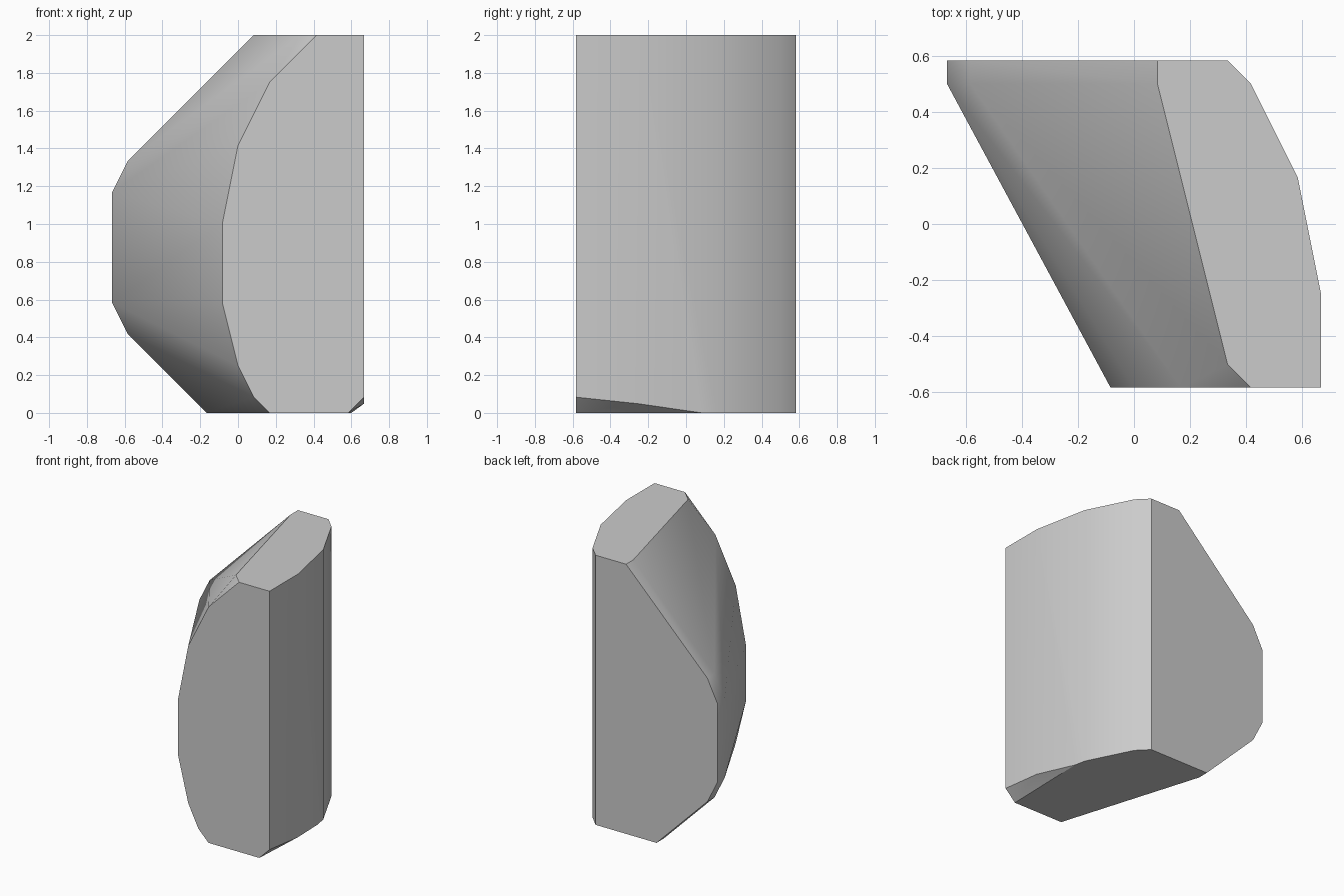
import bpy
import bmesh
import math

cube = bpy.data.objects.get("Cube")
if cube:
    bpy.data.objects.remove(cube, do_unlink=True)

# Plain grey stone
stone = bpy.data.materials.new("plain_grey")
stone.use_nodes = True
grey = (0.6, 0.6, 0.6, 1)
stone.diffuse_color = grey
stone.node_tree.nodes["Principled BSDF"].inputs["Base Color"].default_value = grey

# All corners lie on a grid of 24 steps to the height, 14 to the depth
STEP = 1 / 12
FRONT, BACK = -7, 7

front_profile = [(5, 24), (2, 21), (0, 17), (-1, 12), (-1, 7), (0, 3),
                 (1, 1), (2, 0), (7, 0), (8, 1), (8, 24)]
back_profile = [(1, 24), (-7, 16), (-8, 14), (-8, 7), (-7, 5), (-2, 0)]
right_curve = [(7, 2), (5, 6), (4, 7)]

corners = [(x, FRONT, z) for x, z in front_profile]
# Back outline, carried one step forward as a narrow straight band
for y in (BACK, BACK - 1):
    corners += [(x, y, z) for x, z in back_profile]
# Curved right side, full height
corners += [(x, y, 24) for x, y in right_curve]
corners += [(x, y, 0) for x, y in right_curve]
# Top corner and the tapering chamfer under the right side
corners += [(4, -6, 24), (8, -3, 24), (8, -6, 1), (8, -3, 0.58), (7.2, 1, 0)]

# Solid block closed around the corners
bm = bmesh.new()
for co in corners:
    bm.verts.new([c * STEP for c in co])
hull = bmesh.ops.convex_hull(bm, input=bm.verts)
loose = [v for v in bm.verts if not v.link_faces]
bmesh.ops.delete(bm, geom=loose, context='VERTS')
bmesh.ops.dissolve_limit(bm, angle_limit=math.radians(0.5),
                         verts=bm.verts, edges=bm.edges)
bmesh.ops.recalc_face_normals(bm, faces=bm.faces)

mesh = bpy.data.meshes.new("rock_block")
bm.to_mesh(mesh)
bm.free()
mesh.materials.append(stone)
block = bpy.data.objects.new("rock_block", mesh)
bpy.context.collection.objects.link(block)

# Soft shading on the rounded sides, sharp rims
bpy.ops.object.select_all(action='DESELECT')
block.select_set(True)
bpy.context.view_layer.objects.active = block
bpy.ops.object.shade_smooth_by_angle(angle=math.radians(30))
